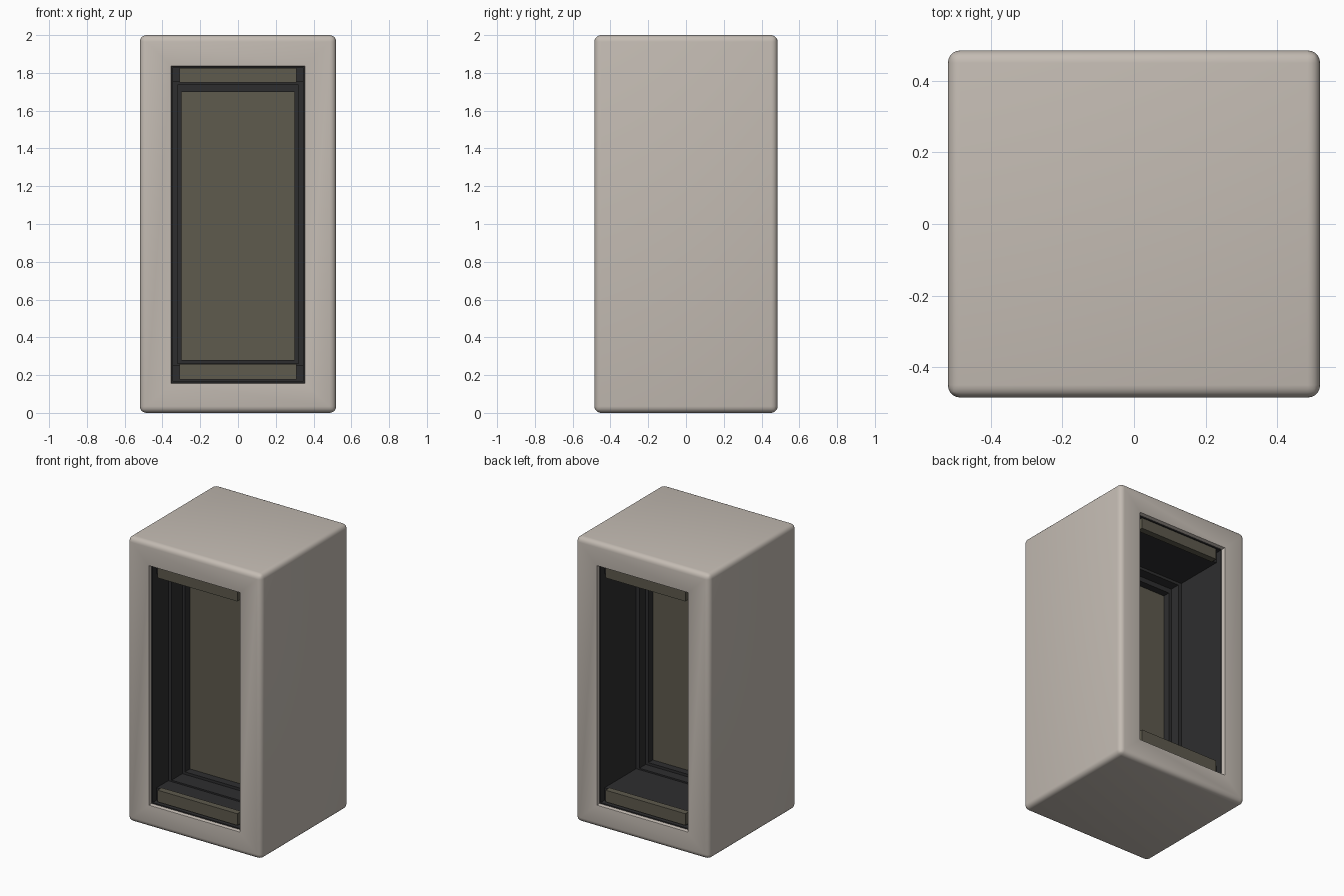
import bpy, bmesh

if "Cube" in bpy.data.objects:
    bpy.data.objects.remove(bpy.data.objects["Cube"])


def material(name, rgb):
    m = bpy.data.materials.new(name)
    m.diffuse_color = (*rgb, 1)
    m.use_nodes = True
    m.node_tree.nodes["Principled BSDF"].inputs["Base Color"].default_value = m.diffuse_color
    return m


SHELL = material("warm_light_grey", (0.55, 0.50, 0.45))
DARK = material("charcoal", (0.027, 0.027, 0.028))
OLIVE = material("olive_grey", (0.112, 0.103, 0.075))


def finish(name, bm, mat):
    bmesh.ops.recalc_face_normals(bm, faces=bm.faces)
    mesh = bpy.data.meshes.new(name)
    bm.to_mesh(mesh)
    bm.free()
    mesh.materials.append(mat)
    ob = bpy.data.objects.new(name, mesh)
    bpy.context.collection.objects.link(ob)
    return ob


def box(name, x, y, z, mat):
    """Box from (min, max) pairs."""
    bm = bmesh.new()
    bmesh.ops.create_cube(bm, size=1)
    for v in bm.verts:
        v.co = [r[0] if c < 0 else r[1] for c, r in zip(v.co, (x, y, z))]
    return finish(name, bm, mat)


def ring(name, outer, inner, y, mat, bevel=0.0, lip=0.0):
    """Rectangular tube along y; outer and inner are (half width, bottom, top)."""
    bm = bmesh.new()

    def loop(r, yy):
        w, b, t = r
        return [bm.verts.new((px, yy, pz)) for px, pz in ((-w, b), (w, b), (w, t), (-w, t))]

    loops = [loop(outer, y[0]), loop(outer, y[1]), loop(inner, y[1]), loop(inner, y[0])]
    for k in range(4):
        a, b = loops[k], loops[(k + 1) % 4]
        for i in range(4):
            j = (i + 1) % 4
            bm.faces.new((a[i], a[j], b[j], b[i]))
    outside, rim = set(loops[0] + loops[1]), set(loops[2] + loops[3])
    for group, width, seg in ((outside, bevel, 5), (rim, lip, 2)):
        if width:
            edges = [e for e in bm.edges if e.verts[0] in group and e.verts[1] in group
                     and (group is outside or e.verts[0].co.y == e.verts[1].co.y)]
            bmesh.ops.bevel(bm, geom=edges, offset=width, segments=seg,
                            profile=0.5, affect='EDGES')
    return finish(name, bm, mat)


# rounded outer body, open front and back
body = ring("outer_body", (0.52, 0.0, 2.0), (0.352, 0.157, 1.835), (-0.485, 0.485),
            SHELL, bevel=0.035, lip=0.006)
bpy.context.view_layer.objects.active = body
body.select_set(True)
bpy.ops.object.shade_smooth_by_angle(angle=0.7)

# dark lining of the tunnel
ring("tunnel_lining", (0.37, 0.14, 1.85), (0.345, 0.165, 1.828), (-0.455, 0.455), DARK)
box("floor_block", (-0.35, 0.35), (-0.41, 0.41), (0.15, 0.252), DARK)
box("ceiling_block", (-0.35, 0.35), (-0.41, 0.41), (1.755, 1.84), DARK)

# stepped window frame
ring("window_frame", (0.36, 0.2, 1.8), (0.32, 0.262, 1.735), (-0.28, 0.06), DARK)
ring("window_bead", (0.335, 0.23, 1.77), (0.30, 0.28, 1.70), (-0.16, -0.01), DARK)

# pane
box("window_pane", (-0.31, 0.31), (-0.105, -0.06), (0.27, 1.71), OLIVE)

# trim bars at the top and bottom of both openings
for side, s in (("front", -1), ("back", 1)):
    depth = sorted((s * 0.45, s * 0.405))
    box(side + "_lower_bar", (-0.31, 0.31), depth, (0.178, 0.26), OLIVE)
    box(side + "_upper_bar", (-0.31, 0.31), depth, (1.75, 1.826), OLIVE)
